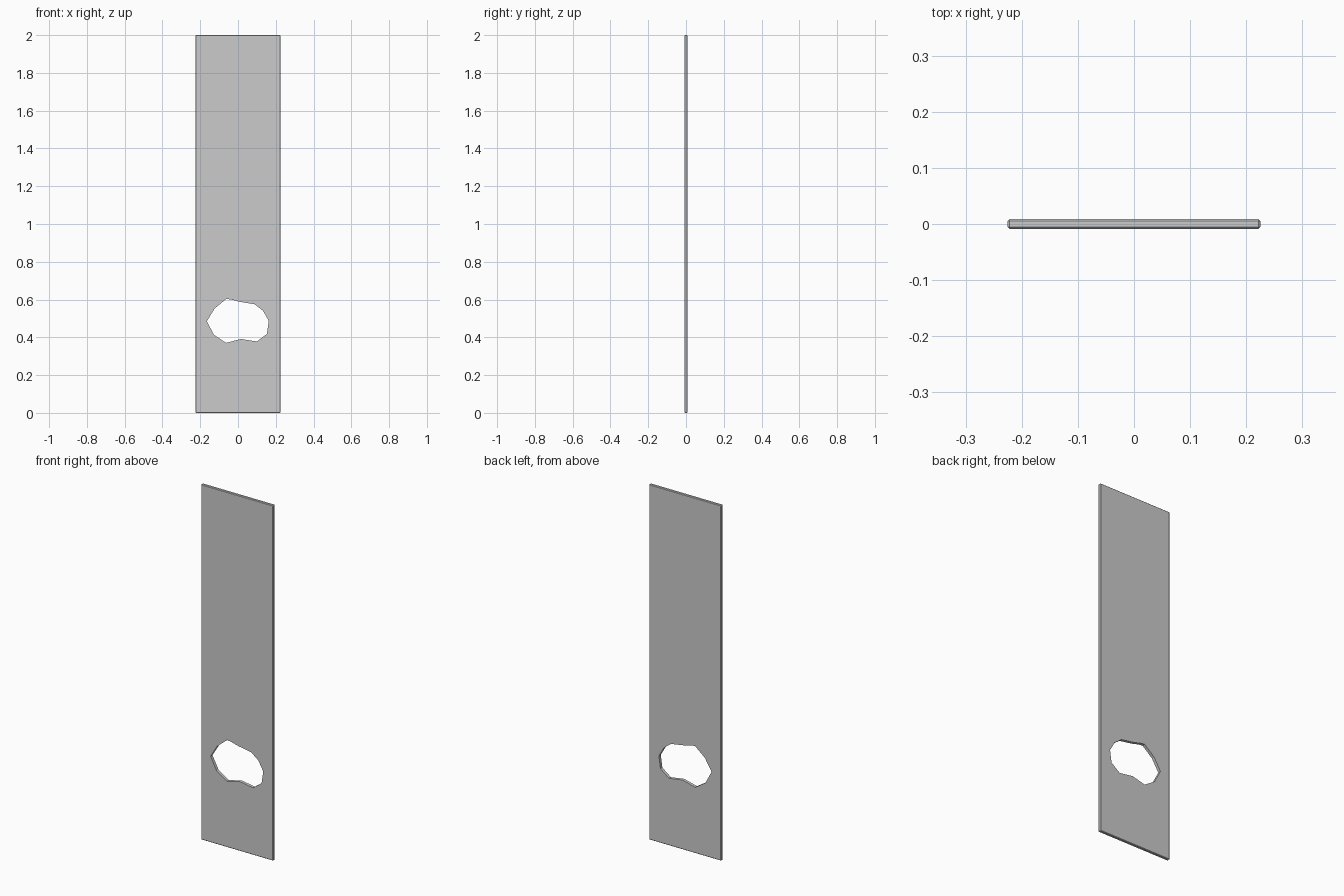
import bpy, bmesh

if "Cube" in bpy.data.objects:
    bpy.data.objects.remove(bpy.data.objects["Cube"])

W, T, H = 0.45, 0.017, 2.0


def make_object(name, bm):
    bmesh.ops.recalc_face_normals(bm, faces=bm.faces)
    mesh = bpy.data.meshes.new(name)
    bm.to_mesh(mesh)
    bm.free()
    obj = bpy.data.objects.new(name, mesh)
    bpy.context.collection.objects.link(obj)
    return obj


# Thin upright panel with finely chamfered edges
bm = bmesh.new()
bmesh.ops.create_cube(bm, size=1)
for v in bm.verts:
    v.co = (v.co.x * W, v.co.y * T, (v.co.z + 0.5) * H)
bmesh.ops.bevel(bm, geom=bm.edges[:], offset=0.003, segments=1, affect='EDGES')
panel = make_object("panel", bm)

# Irregular faceted opening near the bottom (x, z outline)
outline = [(-0.165, 0.485), (-0.124, 0.552), (-0.063, 0.603), (-0.04, 0.601),
           (0.01, 0.588), (0.088, 0.575), (0.132, 0.541), (0.163, 0.487),
           (0.153, 0.418), (0.10, 0.378), (0.016, 0.391), (-0.063, 0.371),
           (-0.127, 0.413)]
bm = bmesh.new()
face = bm.faces.new([bm.verts.new((x, -0.05, z)) for x, z in outline])
ext = bmesh.ops.extrude_face_region(bm, geom=[face])
moved = [g for g in ext["geom"] if isinstance(g, bmesh.types.BMVert)]
bmesh.ops.translate(bm, verts=moved, vec=(0, 0.1, 0))
cutter = make_object("opening_cutter", bm)
cutter.hide_render = True

# Cut the opening, then drop the cutter
mod = panel.modifiers.new("opening", 'BOOLEAN')
mod.operation = 'DIFFERENCE'
mod.solver = 'EXACT'
mod.object = cutter
bpy.context.view_layer.objects.active = panel
panel.select_set(True)
bpy.ops.object.modifier_apply(modifier=mod.name)
bpy.data.objects.remove(cutter)
